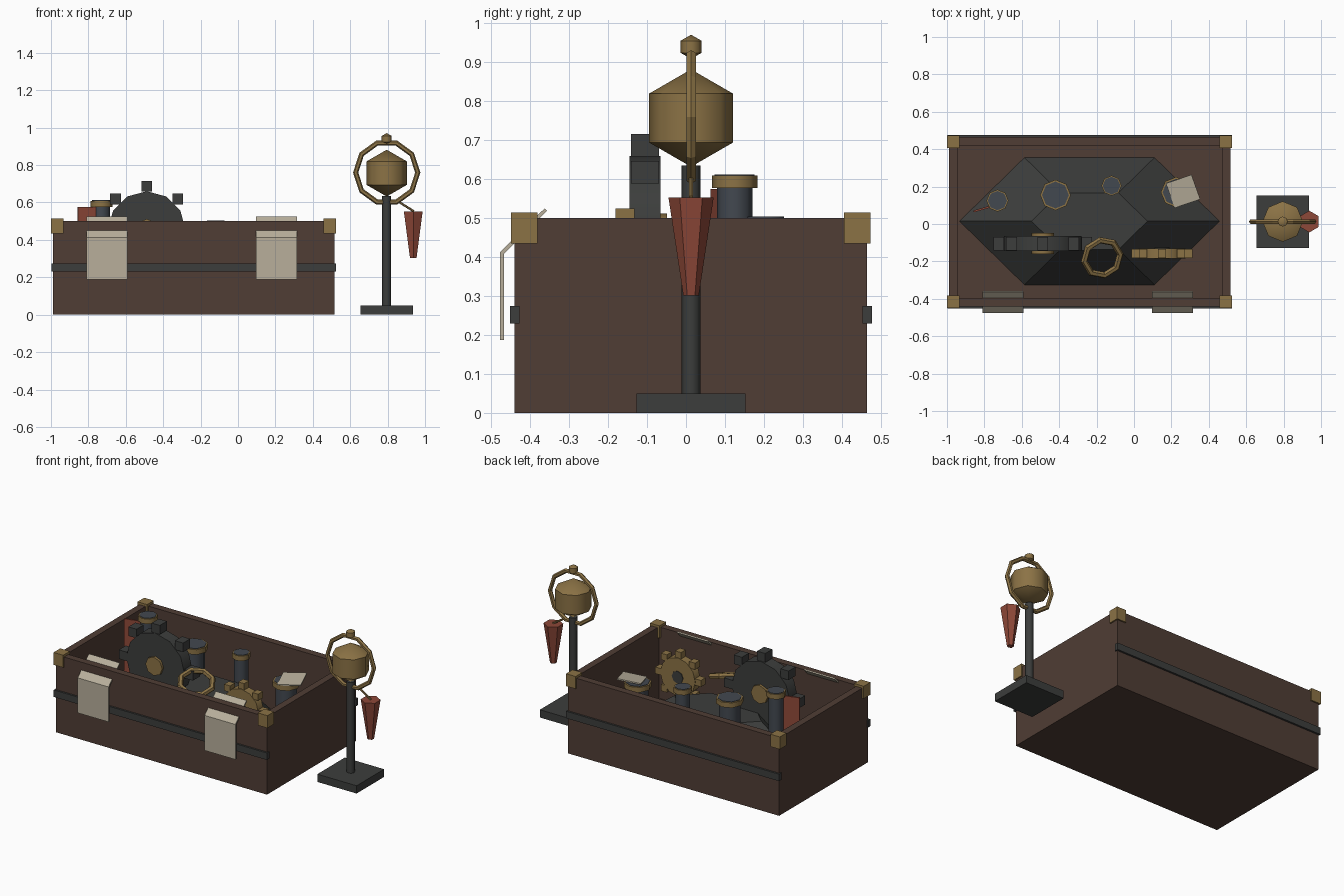
import bpy, bmesh, math
from mathutils import Matrix, Vector

if "Cube" in bpy.data.objects:
    bpy.data.objects.remove(bpy.data.objects["Cube"])

def mat(name, c):
    m = bpy.data.materials.new(name)
    m.diffuse_color = (*c, 1)
    m.use_nodes = True
    m.node_tree.nodes["Principled BSDF"].inputs["Base Color"].default_value = m.diffuse_color
    return m

WOOD = mat("wood", (0.08, 0.047, 0.035))
BRASS = mat("brass", (0.26, 0.17, 0.06))
IRON = mat("dark_metal", (0.045, 0.047, 0.045))
GLASS = mat("tube_metal", (0.055, 0.065, 0.08))
RED = mat("red", (0.27, 0.065, 0.04))
PAPER = mat("paper", (0.48, 0.43, 0.33))

def finish(name, m, smooth=False):
    o = bpy.context.object
    o.name = name
    o.data.materials.append(m)
    if smooth:
        bpy.ops.object.shade_smooth_by_angle(angle=math.radians(50))
    return o

def box(name, m, lo, hi, rot=(0, 0, 0)):
    c = [(a + b) / 2 for a, b in zip(lo, hi)]
    bpy.ops.mesh.primitive_cube_add(size=1, location=c, rotation=rot)
    o = finish(name, m)
    o.scale = [b - a for a, b in zip(lo, hi)]
    return o

def cyl(name, m, p, q, r1, r2=None, n=8, spin=0.0):
    # tapered prism from point p to point q
    p, q = Vector(p), Vector(q)
    d = q - p
    rot = d.to_track_quat('Z', 'Y') if abs(d.x) + abs(d.y) > 1e-6 else Matrix.Identity(3).to_quaternion()
    bpy.ops.mesh.primitive_cone_add(vertices=n, radius1=r1, radius2=r1 if r2 is None else r2,
                                    depth=d.length, location=(p + q) / 2)
    o = finish(name, m, n > 6)
    o.data.transform(Matrix.Rotation(spin, 4, 'Z'))
    o.rotation_euler = rot.to_euler()
    return o

def ball(name, m, loc, r):
    bpy.ops.mesh.primitive_uv_sphere_add(segments=8, ring_count=3, radius=r, location=loc)
    return finish(name, m, True)

def ring(name, m, loc, R, r, n, rot):
    bpy.ops.mesh.primitive_torus_add(major_radius=R, minor_radius=r, major_segments=n,
                                     minor_segments=6, location=loc, rotation=rot)
    return finish(name, m)

# crate: floor and four walls
X0, X1, Y0, Y1, H, T = -0.99, 0.515, -0.44, 0.465, 0.50, 0.045
box("crate_floor", WOOD, (X0, Y0, 0), (X1, Y1, 0.04))
box("crate_front", WOOD, (X0, Y0, 0), (X1, Y0 + T, H))
box("crate_back", WOOD, (X0, Y1 - T, 0), (X1, Y1, H))
box("crate_left", WOOD, (X0, Y0 + T, 0), (X0 + T, Y1 - T, H))
box("crate_right", WOOD, (X1 - T, Y0 + T, 0), (X1, Y1 - T, H))

# metal bands on front and back, brass corner blocks
for n, y in (("front", Y0), ("back", Y1)):
    box(n + "_band", IRON, (X0 - 0.008, y - 0.012, 0.23), (X1 + 0.008, y + 0.012, 0.275))
for x in (X0 + 0.023, X1 - 0.025):
    for y in (Y0 + 0.025, Y1 - 0.025):
        box("corner_block", BRASS, (x - 0.034, y - 0.034, 0.435), (x + 0.034, y + 0.034, 0.515))

# paper sheets bent over the front rim
def sheet(x0, x1):
    path = [(-0.477, 0.187), (-0.477, 0.413), (-0.363, 0.525),
            (-0.357, 0.519), (-0.467, 0.409), (-0.467, 0.187)]
    bm = bmesh.new()
    f = bm.faces.new([bm.verts.new((x0, y, z)) for y, z in path])
    ext = bmesh.ops.extrude_face_region(bm, geom=[f])
    bmesh.ops.translate(bm, vec=(x1 - x0, 0, 0),
                        verts=[v for v in ext["geom"] if isinstance(v, bmesh.types.BMVert)])
    bmesh.ops.recalc_face_normals(bm, faces=bm.faces)
    me = bpy.data.meshes.new("hanging_sheet")
    bm.to_mesh(me)
    me.materials.append(PAPER)
    bpy.context.collection.objects.link(bpy.data.objects.new("hanging_sheet", me))

sheet(-0.81, -0.59)
sheet(0.095, 0.315)

# scrap heap inside the crate
heap = cyl("scrap_heap", IRON, (-0.238, 0.015, 0.04), (-0.238, 0.015, 0.32), 0.695, 0.31, 6)
heap.scale = (1, 0.565, 1)

# gears standing upright, facing front
def gear(name, m, hub_m, x, y, z, r, R, tooth, half, hub, hub_half):
    cyl(name + "_disc", m, (x, y - half, z), (x, y + half, z), r, n=12)
    cyl(name + "_hub", hub_m, (x, y - hub_half, z), (x, y + hub_half, z), hub, n=8)
    for i in range(8):
        a = i * math.pi / 4
        cx, cz = x + R * math.cos(a), z + R * math.sin(a)
        box(name + "_tooth", m, (cx - tooth, y - half * 0.9, cz - tooth),
            (cx + tooth, y + half * 0.9, cz + tooth))

gear("large_gear", IRON, BRASS, -0.488, -0.105, 0.452, 0.208, 0.235, 0.029, 0.04, 0.06, 0.056)
gear("small_gear", BRASS, IRON, 0.15, -0.157, 0.362, 0.125, 0.142, 0.021, 0.027, 0.04, 0.031)

# loose brass ring
ring("loose_ring", BRASS, (-0.17, -0.18, 0.44), 0.1, 0.018, 8, (0.35, 0.2, 0.2))

# tubes with brass collars and dark end caps
for x, y, r, top in ((-0.73, 0.125, 0.046, 0.612), (-0.42, 0.155, 0.064, 0.497),
                     (-0.12, 0.205, 0.042, 0.504), (0.225, 0.17, 0.064, 0.43)):
    cyl("tube", GLASS, (x, y, 0.06), (x, y, top - 0.01), r)
    cyl("tube_collar", BRASS, (x, y, top - 0.035), (x, y, top - 0.003), r * 1.28)
    cyl("tube_cap", GLASS, (x, y, top - 0.01), (x, y, top), r * 1.12)

# red plate and a loose paper on a tube
box("red_plate", RED, (-0.86, 0.078, 0.15), (-0.745, 0.088, 0.575), (0, 0, 0.28))
box("loose_paper", PAPER, (0.19, 0.105, 0.438), (0.335, 0.245, 0.446), (0.12, -0.1, 0.33))

# stand with globe, halo ring and finial
SX, SY = 0.795, 0.013
box("stand_base", IRON, (0.655, -0.127, 0), (0.935, 0.153, 0.05))
cyl("stand_pole", IRON, (SX, SY, 0.05), (SX, SY, 0.635), 0.024)
ball("globe", BRASS, (SX, SY, 0.757), 0.125)
ring("halo_ring", BRASS, (SX, SY, 0.76), 0.166, 0.014, 10, (math.pi / 2, 0, 0))
ball("finial", BRASS, (SX, SY, 0.94), 0.031)

# hanging red tassel
cyl("tassel_arm", BRASS, (0.865, SY, 0.6), (0.94, SY, 0.553), 0.006, n=6)
cyl("tassel", RED, (0.937, SY, 0.302), (0.937, SY, 0.553), 0.02, 0.058, 6, math.pi / 6)
bpy.data.objects["tassel"].data.transform(Matrix.Rotation(math.pi / 6, 4, 'Z'))
heap.data.transform(Matrix.Rotation(math.pi / 6, 4, 'Z'))
